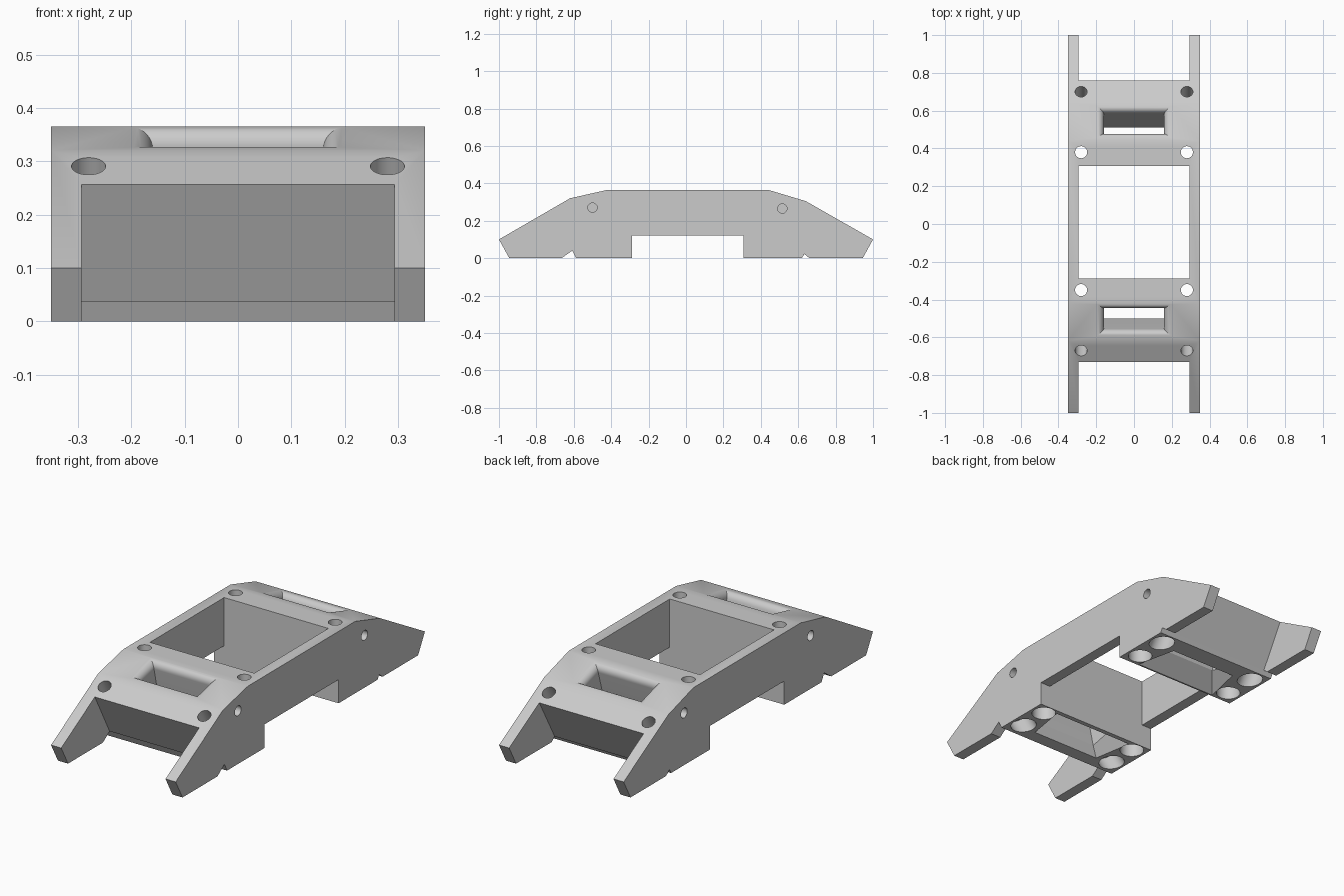
import bpy, bmesh, math
from mathutils import Vector

if "Cube" in bpy.data.objects:
    bpy.data.objects.remove(bpy.data.objects["Cube"])

grey = bpy.data.materials.new("plain_grey")
grey.diffuse_color = (0.6, 0.6, 0.6, 1)
grey.use_nodes = True
grey.node_tree.nodes["Principled BSDF"].inputs["Base Color"].default_value = grey.diffuse_color


def make(name, bm):
    bmesh.ops.recalc_face_normals(bm, faces=bm.faces)
    mesh = bpy.data.meshes.new(name)
    bm.to_mesh(mesh)
    bm.free()
    mesh.materials.append(grey)
    ob = bpy.data.objects.new(name, mesh)
    bpy.context.collection.objects.link(ob)
    return ob


def loft(name, rings):
    bm = bmesh.new()
    loops = [[bm.verts.new(p) for p in ring] for ring in rings]
    n = len(loops[0])
    for a, b in zip(loops, loops[1:]):
        for i in range(n):
            j = (i + 1) % n
            bm.faces.new((a[i], a[j], b[j], b[i]))
    bm.faces.new(loops[0])
    bm.faces.new(loops[-1])
    return make(name, bm)


def prism(name, profile, half_width):
    return loft(name, [[(x, y, z) for y, z in profile] for x in (-half_width, half_width)])


def rod(name, start, end, radius, sides=32):
    start, end = Vector(start), Vector(end)
    axis = (end - start).normalized()
    u = axis.orthogonal().normalized()
    v = axis.cross(u)
    angles = [2 * math.pi * i / sides for i in range(sides)]
    return loft(name, [[p + radius * (math.cos(a) * u + math.sin(a) * v) for a in angles]
                       for p in (start, end)])


def slot(name, low, high, y_mid, half_len):
    # Strap slot square to the shoulder slope, rounded at the top, flared below
    low, high = Vector((0, *low)), Vector((0, *high))
    along = (high - low).normalized()
    normal = Vector((0, -along.z, along.y))
    if normal.z < 0:
        normal = -normal
    mid = low + (high - low) * ((y_mid - low.y) / (high.y - low.y))
    r = 0.035
    levels = [(0.05, r)]
    for i in range(9):
        t = math.pi / 2 * i / 8
        levels.append((-r + r * math.cos(t), r - r * math.sin(t)))
    levels += [(-0.29, 0), (-0.42, 0.1)]
    rings = []
    for w, f in levels:
        c = mid + normal * w
        rings.append([c + Vector((sx * (0.16 + f), 0, 0)) + along * (sy * (half_len + f * 0.85))
                      for sx, sy in ((-1, -1), (1, -1), (1, 1), (-1, 1))])
    return loft(name, rings)


# Body silhouette extruded across the full width
body = prism("frame_body", [
    (-1, 0.1), (-0.945, 0), (-0.665, 0), (-0.608, 0.04), (-0.588, 0),
    (-0.288, 0), (-0.288, 0.12), (0.307, 0.12), (0.307, 0), (0.62, 0),
    (0.632, 0.022), (0.66, 0), (0.945, 0), (1, 0.1), (0.64, 0.305),
    (0.44, 0.365), (-0.42, 0.365), (-0.62, 0.32)], 0.35)

# Central window and the two open ends between the side arms
cutters = [
    prism("window_cutter", [(-0.288, -0.1), (0.307, -0.1), (0.307, 0.5), (-0.288, 0.5)], 0.293),
    prism("front_end_cutter", [(-1.2, -0.1), (-0.538, -0.1), (-0.592, 0),
                               (-0.73, 0.256), (-0.838, 0.456), (-1.2, 0.456)], 0.293),
    prism("back_end_cutter", [(1.2, -0.1), (0.567, -0.1), (0.624, 0),
                              (0.76, 0.24), (0.873, 0.44), (1.2, 0.44)], 0.293),
    slot("front_slot_cutter", (-0.62, 0.32), (-0.42, 0.365), -0.508, 0.057),
    slot("back_slot_cutter", (0.64, 0.305), (0.44, 0.365), 0.54, 0.057),
]

# Bolt holes with wide counterbores underneath, and blind side holes
for s in (-1, 1):
    x = 0.28 * s
    for y in (-0.35, 0.38):
        cutters.append(rod("bolt_hole_cutter", (x, y, 0.5), (x, y, 0.1), 0.032))
        cutters.append(rod("counterbore_cutter", (x, y, 0.12), (x, y, -0.1), 0.058))
    for y, z, d in ((-0.67, 0.29, 0.5), (0.70, 0.27, -0.5)):
        p = Vector((x, y, z))
        axis = Vector((0, d, -0.866))
        length = z / 0.866
        cutters.append(rod("slanted_hole_cutter", p - axis * 0.15, p + axis * (length - 0.1), 0.032))
        cutters.append(rod("slanted_bore_cutter", p + axis * (length - 0.12), p + axis * (length + 0.1), 0.058))
    for y, z in ((-0.5, 0.27), (0.515, 0.265)):
        cutters.append(rod("side_hole_cutter", (0.4 * s, y, z), (0.25 * s, y, z), 0.025))

bpy.context.view_layer.objects.active = body
body.select_set(True)
for c in cutters:
    mod = body.modifiers.new(c.name, "BOOLEAN")
    mod.operation = "DIFFERENCE"
    mod.solver = "EXACT"
    mod.object = c
    bpy.ops.object.modifier_apply(modifier=mod.name)
for c in cutters:
    bpy.data.objects.remove(c, do_unlink=True)

bpy.ops.object.shade_smooth_by_angle(angle=math.radians(25))
